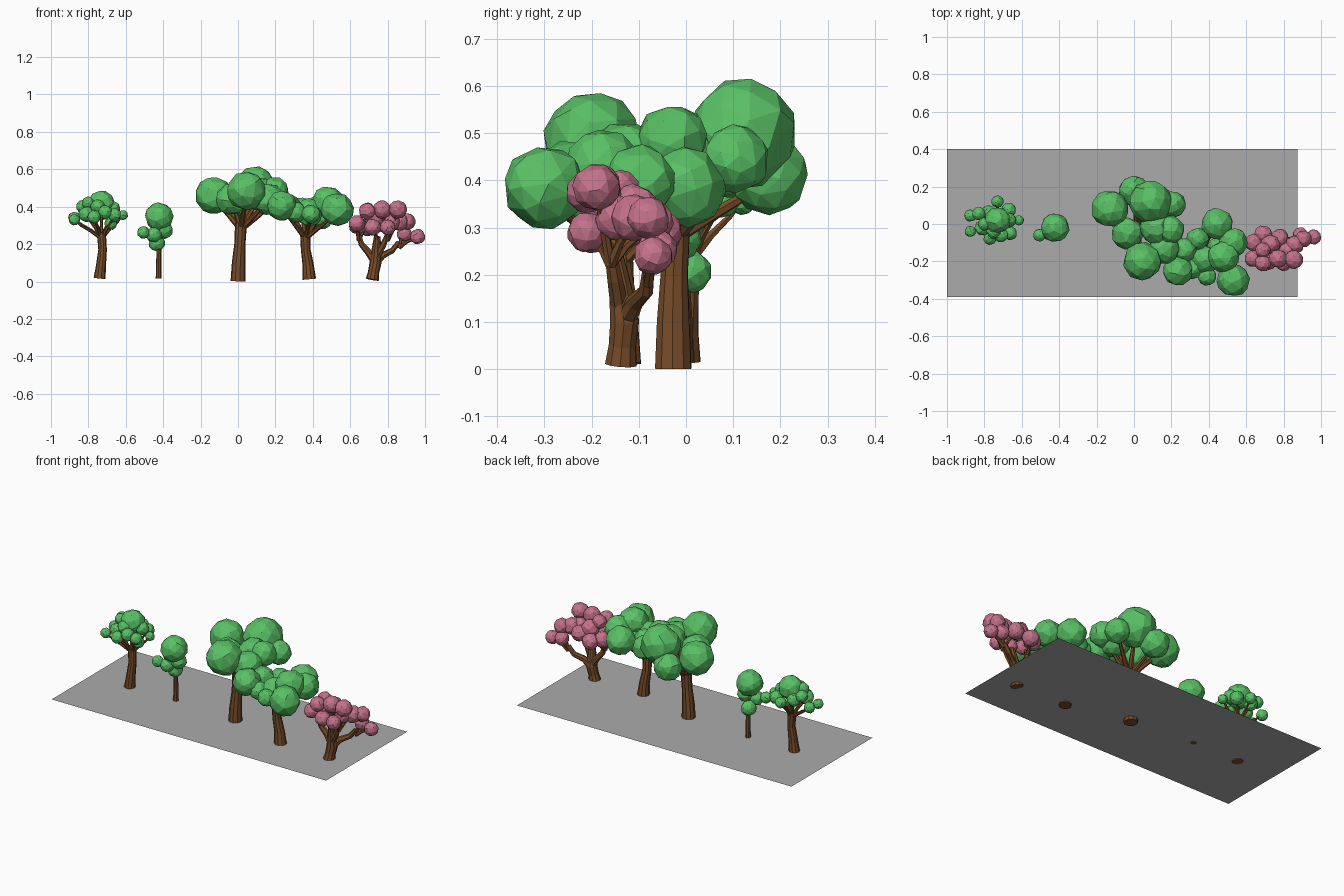
import bpy, bmesh, math, random
from mathutils import Vector, Matrix

random.seed(4)

def material(name, rgb):
    m = bpy.data.materials.new(name)
    m.diffuse_color = (*rgb, 1)
    return m

GREEN = material("leaf green", (0.10, 0.53, 0.13))
PINK = material("blossom pink", (0.56, 0.17, 0.26))
BROWN = material("bark brown", (0.19, 0.075, 0.023))
GREY = material("base grey", (0.41, 0.41, 0.41))

def finish(bm, name, mat):
    me = bpy.data.meshes.new(name)
    bm.to_mesh(me)
    bm.free()
    me.materials.append(mat)
    ob = bpy.data.objects.new(name, me)
    bpy.context.collection.objects.link(ob)
    return ob

def clump(bm, x, y, z, r):
    """Rough faceted leaf ball: hull of a turned, jittered icosphere."""
    tmp = bmesh.new()
    bmesh.ops.create_icosphere(tmp, subdivisions=2, radius=r * 1.02)
    turn = Matrix.Rotation(random.uniform(0, 6.28), 3, Vector((random.random(), random.random(), 0.5)).normalized())
    pts = []
    for v in tmp.verts:
        p = v.co + Vector([random.uniform(-0.13, 0.13) * r for _ in range(3)])
        p = p.normalized() * r * random.uniform(0.98, 1.04)
        pts.append(turn @ p + Vector((x, y, z)))
    tmp.free()
    verts = [bm.verts.new(p) for p in pts]
    bmesh.ops.convex_hull(bm, input=verts)

def limb(bm, path, radii, sides=8):
    """Tapered tube through the points of a path, ends capped."""
    path = [Vector(p) for p in path]
    rings = []
    for i, p in enumerate(path):
        d = (path[min(i + 1, len(path) - 1)] - path[max(i - 1, 0)]).normalized()
        u = d.cross(Vector((0.05, 1, 0.02))).normalized()
        w = d.cross(u)
        rings.append([bm.verts.new(p + (u * math.cos(a) + w * math.sin(a)) * radii[i])
                      for a in (math.tau * k / sides for k in range(sides))])
    for a, b in zip(rings, rings[1:]):
        for k in range(sides):
            j = (k + 1) % sides
            bm.faces.new((a[k], a[j], b[j], b[k]))
    bm.faces.new(rings[0][::-1])
    bm.faces.new(rings[-1])

def branch(bm, start, end, r):
    """Branch that swings outward, then up into a leaf ball."""
    s, e = Vector(start), Vector(end)
    m1, m2 = s.lerp(e, 0.4), s.lerp(e, 0.75)
    m1.z -= 0.1 * (e - s).length
    m2.z -= 0.08 * (e - s).length
    limb(bm, [s - Vector((0, 0, 0.03)), m1, m2, e], [r, r * 0.8, r * 0.6, r * 0.4], 6)

def tree(name, trunk, radii, balls, leaf, r_branch, branched, forks=None, sides=10):
    bm = bmesh.new()
    limb(bm, trunk, radii, sides)
    tips = [trunk[-1]]
    for path, rr in forks or []:
        limb(bm, path, rr, 7)
        tips.append(path[-1])
    for i in branched:
        c = Vector(balls[i][:3])
        branch(bm, min(tips, key=lambda t: (Vector(t) - c).length), c, r_branch)
    bmesh.ops.recalc_face_normals(bm, faces=bm.faces)
    finish(bm, name + "_trunk", BROWN)
    bm = bmesh.new()
    for b in balls:
        clump(bm, *b)
    bmesh.ops.recalc_face_normals(bm, faces=bm.faces)
    finish(bm, name + "_foliage", leaf)

# Thin base sheet that the trunks poke through
bm = bmesh.new()
bm.faces.new([bm.verts.new(p) for p in
              ((-1, -0.39, 0.02), (0.875, -0.39, 0.02), (0.875, 0.4, 0.02), (-1, 0.4, 0.02))])
finish(bm, "base_sheet", GREY)

# Left tree: one main ball with many small tufts
tree("left_tree",
     [(-0.74, 0, 0.016), (-0.733, 0, 0.08), (-0.724, 0.005, 0.17), (-0.73, 0.01, 0.26)],
     [0.032, 0.027, 0.023, 0.024],
     [(-0.73, 0.02, 0.415, 0.07), (-0.615, 0.02, 0.355, 0.027), (-0.875, 0.045, 0.34, 0.033),
      (-0.875, -0.04, 0.33, 0.03), (-0.73, 0.12, 0.36, 0.033), (-0.67, 0.075, 0.36, 0.04),
      (-0.66, -0.05, 0.355, 0.036), (-0.77, -0.075, 0.345, 0.036), (-0.83, 0.055, 0.40, 0.036),
      (-0.81, -0.02, 0.36, 0.042), (-0.71, -0.06, 0.37, 0.038), (-0.78, 0.06, 0.37, 0.04),
      (-0.68, 0.0, 0.31, 0.034), (-0.80, 0.0, 0.42, 0.035), (-0.67, 0.02, 0.39, 0.04),
      (-0.75, -0.04, 0.40, 0.038)],
     GREEN, 0.011, [0, 1, 2, 3, 4, 5, 6, 7, 9, 11, 12])

# Small slim tree
tree("small_tree",
     [(-0.424, 0, 0.016), (-0.424, 0, 0.1), (-0.422, -0.005, 0.2), (-0.42, -0.01, 0.3)],
     [0.016, 0.014, 0.012, 0.01],
     [(-0.422, -0.02, 0.345, 0.077), (-0.505, -0.06, 0.262, 0.034), (-0.395, -0.015, 0.275, 0.047),
      (-0.435, 0.01, 0.205, 0.045), (-0.45, -0.045, 0.25, 0.042)],
     GREEN, 0.007, [1, 2, 3], sides=8)

# Large centre tree
tree("centre_tree",
     [(0, -0.027, 0.001), (0.003, -0.027, 0.1), (0.01, -0.025, 0.2), (0.016, -0.022, 0.31)],
     [0.04, 0.036, 0.03, 0.032],
     [(-0.13, 0.08, 0.46, 0.1), (0.0, 0.175, 0.41, 0.083), (0.09, 0.12, 0.5, 0.115),
      (0.205, 0.105, 0.445, 0.072), (-0.035, -0.05, 0.44, 0.085), (0.045, -0.2, 0.485, 0.103),
      (0.12, -0.02, 0.465, 0.09), (0.195, -0.03, 0.485, 0.075), (0.16, -0.13, 0.44, 0.085)],
     GREEN, 0.017, range(9))

# Right-hand tree
tree("right_tree",
     [(0.382, -0.13, 0.012), (0.375, -0.13, 0.09), (0.362, -0.135, 0.17), (0.36, -0.14, 0.26)],
     [0.036, 0.03, 0.026, 0.028],
     [(0.235, -0.25, 0.405, 0.08), (0.27, -0.14, 0.40, 0.065), (0.39, -0.28, 0.36, 0.05),
      (0.34, -0.08, 0.39, 0.06), (0.38, -0.19, 0.37, 0.075), (0.53, -0.1, 0.40, 0.078),
      (0.53, -0.3, 0.385, 0.088), (0.445, 0.0, 0.385, 0.085), (0.48, -0.175, 0.425, 0.085),
      (0.45, -0.13, 0.34, 0.06), (0.31, -0.24, 0.37, 0.055)],
     GREEN, 0.014, [0, 1, 2, 3, 5, 6, 7, 8])

# Forked blossom tree
tree("blossom_tree",
     [(0.718, -0.138, 0.01), (0.725, -0.135, 0.05), (0.735, -0.13, 0.1), (0.74, -0.14, 0.18), (0.745, -0.15, 0.24)],
     [0.035, 0.03, 0.032, 0.024, 0.018],
     [(0.64, -0.1, 0.30, 0.048), (0.635, -0.185, 0.31, 0.045), (0.69, -0.055, 0.29, 0.048),
      (0.73, -0.11, 0.34, 0.052), (0.78, -0.075, 0.31, 0.048), (0.69, -0.21, 0.375, 0.045),
      (0.77, -0.185, 0.385, 0.05), (0.855, -0.19, 0.385, 0.05), (0.86, -0.11, 0.32, 0.05),
      (0.905, -0.08, 0.32, 0.045), (0.96, -0.07, 0.24, 0.041), (0.82, -0.145, 0.32, 0.048),
      (0.72, -0.2, 0.29, 0.045), (0.80, -0.21, 0.29, 0.042), (0.89, -0.06, 0.255, 0.042),
      (0.69, -0.14, 0.38, 0.042)],
     PINK, 0.012, [0, 1, 2, 4, 6, 7, 8, 9, 10, 12, 13, 14],
     forks=[([(0.733, -0.13, 0.11), (0.695, -0.125, 0.16), (0.66, -0.13, 0.2), (0.645, -0.135, 0.25)],
             [0.024, 0.019, 0.016, 0.013]),
            ([(0.733, -0.13, 0.10), (0.775, -0.11, 0.14), (0.825, -0.085, 0.165), (0.86, -0.08, 0.21)],
             [0.024, 0.019, 0.016, 0.013]),
            ([(0.74, -0.14, 0.13), (0.775, -0.15, 0.19), (0.80, -0.16, 0.25)],
             [0.02, 0.017, 0.013])])
